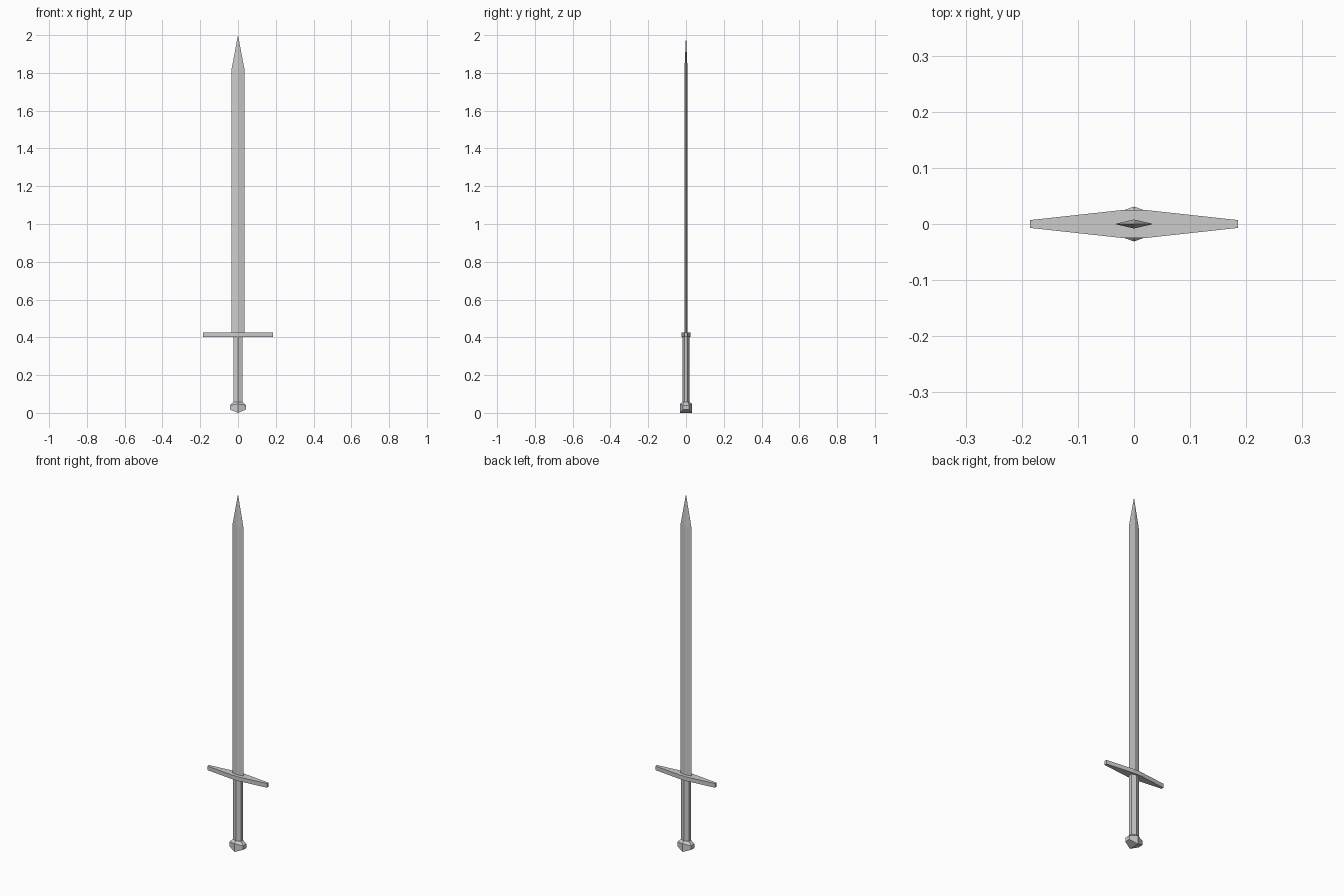
import bpy, bmesh

if "Cube" in bpy.data.objects:
    bpy.data.objects.remove(bpy.data.objects["Cube"])


def loft(name, rings):
    """Closed solid skinned through rings of (x, y, z) points; a one-point ring is a tip."""
    bm = bmesh.new()
    loops = [[bm.verts.new(p) for p in ring] for ring in rings]
    for a, b in zip(loops, loops[1:]):
        n = len(a)
        for i in range(n):
            j = (i + 1) % n
            bm.faces.new((a[i], a[j], b[0]) if len(b) == 1 else (a[i], a[j], b[j], b[i]))
    bm.faces.new(loops[0][::-1])
    if len(loops[-1]) > 2:
        bm.faces.new(loops[-1])
    bmesh.ops.recalc_face_normals(bm, faces=bm.faces)
    mesh = bpy.data.meshes.new(name)
    bm.to_mesh(mesh)
    bm.free()
    obj = bpy.data.objects.new(name, mesh)
    bpy.context.collection.objects.link(obj)
    return obj


def diamond(w, t, z):
    return [(w, 0, z), (0, t, z), (-w, 0, z), (0, -t, z)]


def hexagon(w, s, t, z_side, z_mid):
    """Six-sided ring: half width w, side half depth s, middle half depth t."""
    return [(w, -s, z_side), (w, s, z_side), (0, t, z_mid),
            (-w, s, z_side), (-w, -s, z_side), (0, -t, z_mid)]


def guard_ring(z):
    half = [(0.02, -0.025), (0.185, -0.007), (0.185, 0.007), (0.02, 0.025)]
    return [(x, y, z) for x, y in half] + [(-x, -y, z) for x, y in half]


# Blade: diamond section running to a point
loft("blade", [diamond(0.034, 0.008, 0.42), diamond(0.034, 0.008, 1.82), [(0, 0, 2.0)]])

# Crossguard: flat bar tapering towards both ends
loft("crossguard", [guard_ring(0.402), guard_ring(0.425)])

# Grip: six-sided bar
loft("grip", [hexagon(0.024, 0.009, 0.018, z, z) for z in (0.05, 0.405)])

# Pommel: six-sided, keel-shaped underneath, narrowing up to the grip
pommel = loft("pommel", [
    hexagon(0.043, 0.016, 0.031, 0.018, 0.0),
    hexagon(0.043, 0.016, 0.031, 0.04, 0.048),
    hexagon(0.025, 0.01, 0.019, 0.058, 0.058),
])
# Split the keel along its ridge so both slopes are flat
bm = bmesh.new()
bm.from_mesh(pommel.data)
ridge = [v for v in bm.verts if v.co.z < 0.001]
bmesh.ops.connect_verts(bm, verts=ridge)
bm.to_mesh(pommel.data)
bm.free()
